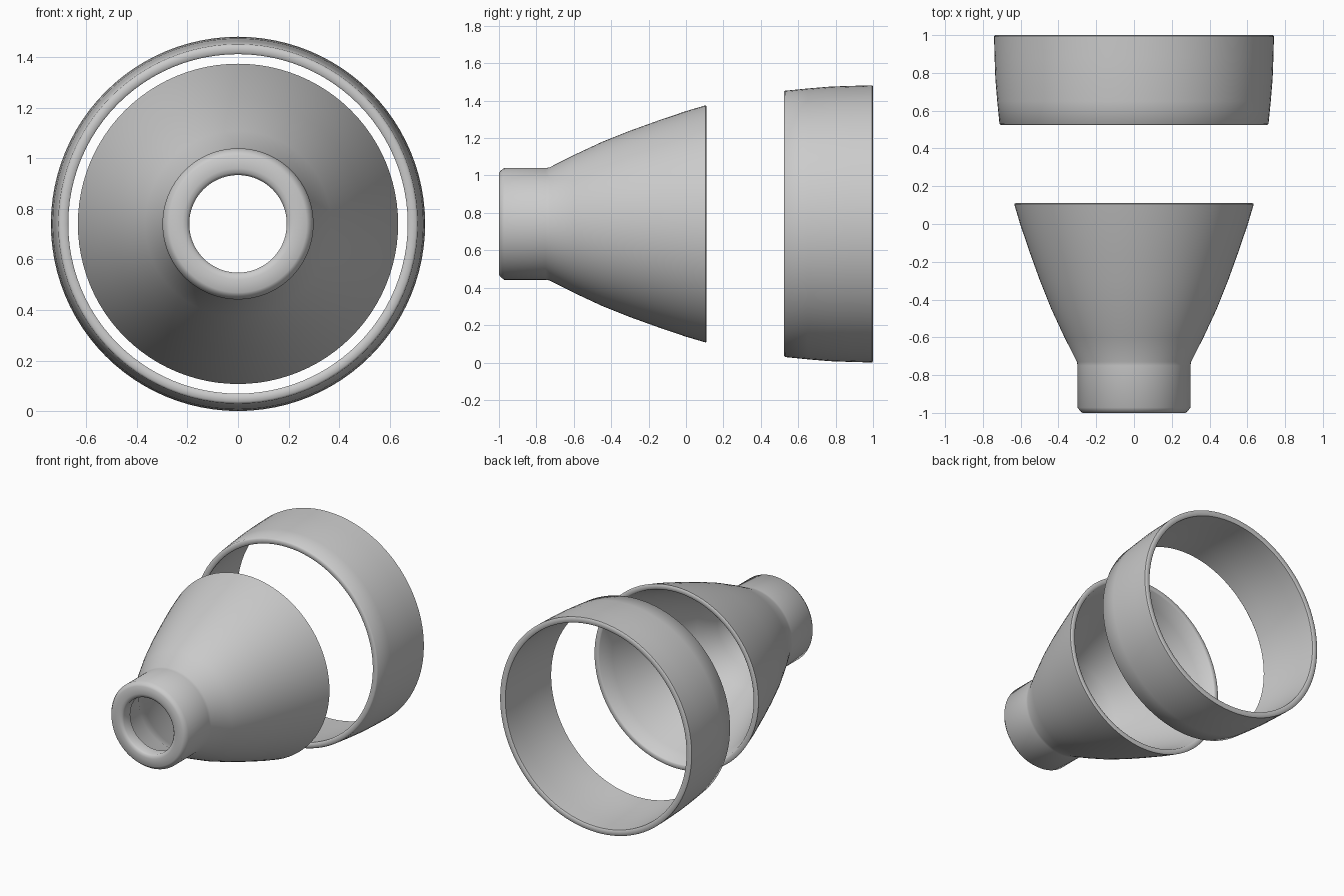
import bpy, bmesh, math
from mathutils import Vector, Matrix

if "Cube" in bpy.data.objects:
    bpy.data.objects.remove(bpy.data.objects["Cube"])

AXIS_Z = 0.741


def revolve(name, profile, steps=96):
    """Revolve a closed (y, radius) profile about the horizontal y axis."""
    bm = bmesh.new()
    rings = []
    for i in range(steps):
        rot = Matrix.Rotation(math.tau * i / steps, 3, 'Y')
        rings.append([bm.verts.new(rot @ Vector((0, y, r)) + Vector((0, 0, AXIS_Z)))
                      for y, r in profile])
    n = len(profile)
    for i in range(steps):
        a, b = rings[i], rings[(i + 1) % steps]
        for j in range(n):
            k = (j + 1) % n
            bm.faces.new((a[j], a[k], b[k], b[j]))
    bmesh.ops.recalc_face_normals(bm, faces=bm.faces)
    mesh = bpy.data.meshes.new(name)
    bm.to_mesh(mesh)
    bm.free()
    obj = bpy.data.objects.new(name, mesh)
    bpy.context.collection.objects.link(obj)
    bpy.ops.object.select_all(action='DESELECT')
    obj.select_set(True)
    bpy.context.view_layer.objects.active = obj
    bpy.ops.object.shade_smooth_by_angle(angle=math.radians(50))
    return obj


# Flared cone with a neck and a thick inward lip at the front
flare = [(-0.73, 0.302), (-0.6, 0.368), (-0.45, 0.438), (-0.3, 0.498),
         (-0.15, 0.552), (0.0, 0.603)]
outer = [(-0.985, 0.193), (-0.996, 0.203), (-1.0, 0.22), (-1.0, 0.272),
         (-0.992, 0.284), (-0.972, 0.299), (-0.75, 0.299)] + flare
rim = [(0.105, 0.634), (0.11, 0.628), (0.11, 0.604), (0.105, 0.597)]
inner = [(y + 0.01, r - 0.04) for y, r in reversed(flare)]
neck = [(-0.9, 0.26), (-0.915, 0.25), (-0.92, 0.2), (-0.915, 0.193)]
revolve("flared_cone", outer + rim + inner + neck)

# Separate wide collar behind the cone, tapering slightly to the front
collar_outer = [(0.523, 0.704), (0.53, 0.712), (0.65, 0.724), (0.77, 0.734),
                (0.88, 0.738), (0.995, 0.741)]
collar_inner = [(1.0, 0.735), (1.0, 0.708), (0.995, 0.701), (0.88, 0.698),
                (0.77, 0.694), (0.65, 0.684), (0.53, 0.672), (0.523, 0.679)]
revolve("rear_collar", collar_outer + collar_inner)
